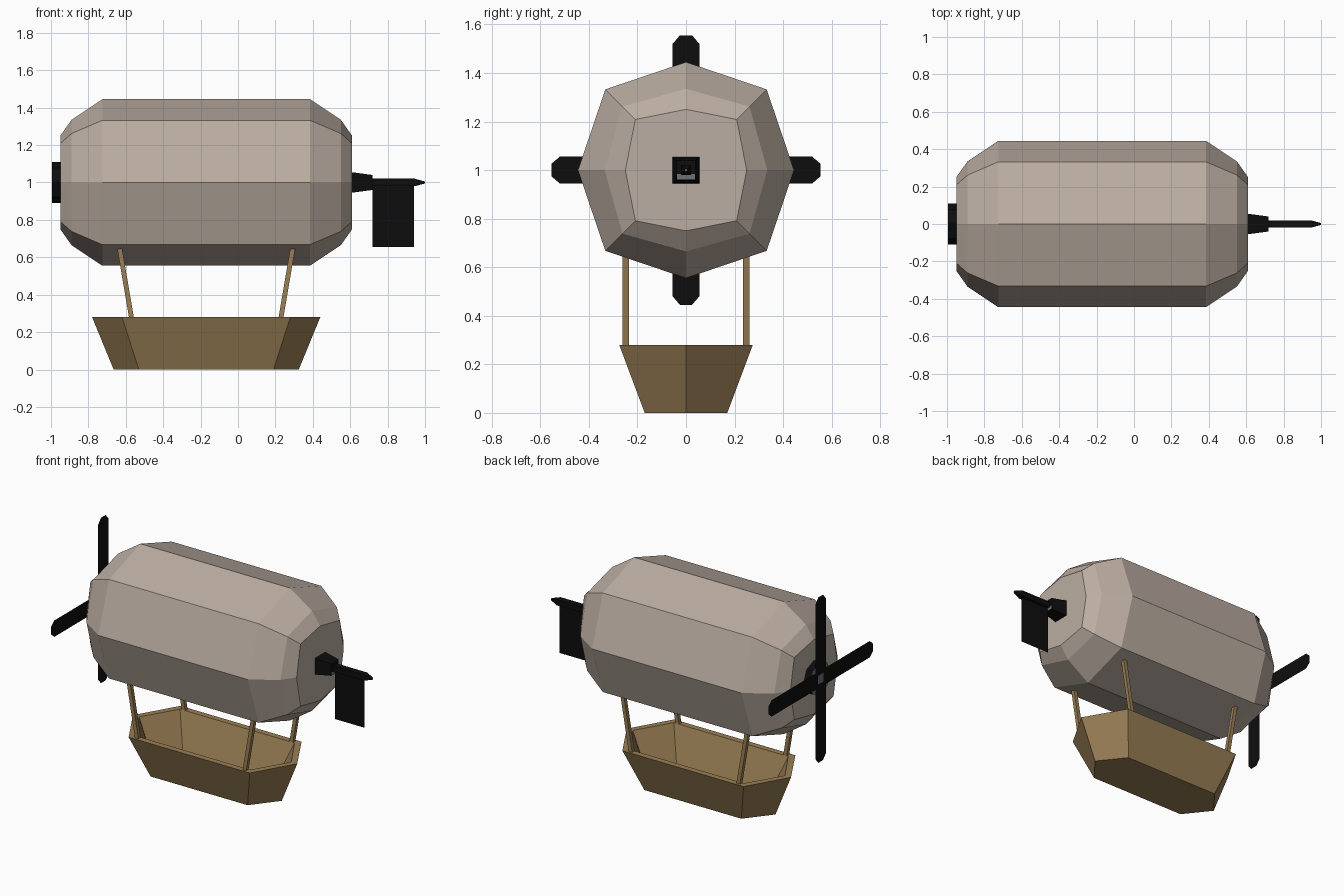
import bpy, bmesh, math
from mathutils import Matrix

if "Cube" in bpy.data.objects:
    bpy.data.objects.remove(bpy.data.objects["Cube"])


def material(name, color):
    m = bpy.data.materials.new(name)
    m.use_nodes = True
    m.diffuse_color = (*color, 1)
    m.node_tree.nodes["Principled BSDF"].inputs["Base Color"].default_value = (*color, 1)
    return m


CANVAS = material("canvas", (0.50, 0.42, 0.36))
WOOD = material("wood", (0.32, 0.21, 0.09))
BLACK = material("black", (0.004, 0.004, 0.004))
GREY = material("grey metal", (0.15, 0.17, 0.18))


def finish(name, bm, *mats):
    bmesh.ops.recalc_face_normals(bm, faces=bm.faces)
    mesh = bpy.data.meshes.new(name)
    bm.to_mesh(mesh)
    bm.free()
    for m in mats:
        mesh.materials.append(m)
    ob = bpy.data.objects.new(name, mesh)
    bpy.context.collection.objects.link(ob)
    return ob


def loft(name, rings, *mats, end_mats=(0, 0)):
    """Skin a list of equal rings and cap both ends."""
    bm = bmesh.new()
    loops = [[bm.verts.new(p) for p in ring] for ring in rings]
    n = len(rings[0])
    for a, b in zip(loops, loops[1:]):
        for i in range(n):
            j = (i + 1) % n
            bm.faces.new((a[i], a[j], b[j], b[i]))
    for loop, index in zip((loops[0], loops[-1]), end_mats):
        bm.faces.new(loop).material_index = index
    return finish(name, bm, *mats)


def sheet(name, points, mat, turn=0):
    bm = bmesh.new()
    bm.faces.new([bm.verts.new(p) for p in points])
    bm.transform(Matrix.Translation((0, 0, 1)) @ Matrix.Rotation(turn, 4, "X"))
    return finish(name, bm, mat)


def square(x, half):
    return [(x, y * half, 1 + z * half) for y, z in ((-1, -1), (1, -1), (1, 1), (-1, 1))]


# Gas envelope: faceted drum with two chamfers at each end
def hull_ring(x, r, d):
    return [(x, (d if i % 2 else r * math.sqrt(2)) * math.cos(i * math.pi / 4) / (1 if i % 2 else math.sqrt(2)),
             1 + (d if i % 2 else r) * math.sin(i * math.pi / 4)) for i in range(8)]


MID = -0.17
profile = [(0.78, 0.25, 0.295), (0.72, 0.335, 0.37), (0.555, 0.445, 0.47)]
rings = [hull_ring(MID - x, r, d) for x, r, d in profile]
rings += [hull_ring(MID + x, r, d) for x, r, d in reversed(profile)]
loft("envelope", rings, CANVAS)


# Propeller hub with a grey face, and four flat blades
def hub_ring(x):
    return [(x, 0.11 * math.cos(i * math.pi / 4), 1 + 0.11 * math.sin(i * math.pi / 4)) for i in range(8)]


loft("propeller_hub", [hub_ring(-0.994), hub_ring(-0.94)], BLACK, GREY, end_mats=(1, 0))
blade = [(-0.055, 0.03), (-0.055, 0.52), (-0.025, 0.555), (0.025, 0.555), (0.055, 0.52), (0.055, 0.03)]
for i in range(4):
    sheet(f"propeller_blade_{i + 1}", [(-1, y, z) for y, z in blade], BLACK, i * math.pi / 2)

# Tail mount, boom and rudder
loft("tail_mount", [square(0.60, 0.056), square(0.72, 0.04)], BLACK)
sheet("mount_plate", [(0.722, -0.038, -0.038), (0.722, 0.038, -0.038),
                      (0.722, 0.038, -0.016), (0.722, -0.038, -0.016)], GREY)
loft("tail_boom", [square(0.70, 0.02), square(0.945, 0.02), square(1.0, 0.005)],
     BLACK, WOOD, end_mats=(0, 1))
sheet("rudder", [(0.72, 0, -0.345), (0.94, 0, -0.345), (0.94, 0, 0), (0.72, 0, 0)], BLACK)


# Gondola: hollow six-sided tub with pointed ends
def tub_ring(z, tip, corner, width):
    plan = [(-tip, 0), (-corner, -width), (corner, -width), (tip, 0), (corner, width), (-corner, width)]
    return [(MID + x, y, z) for x, y in plan]


loft("gondola", [tub_ring(0, 0.495, 0.36, 0.17), tub_ring(0.28, 0.61, 0.45, 0.275),
                 tub_ring(0.28, 0.565, 0.425, 0.235), tub_ring(0.03, 0.465, 0.34, 0.145)], WOOD)

# Four leaning struts between gondola and envelope
for sx, end in ((-1, "right"), (1, "left")):
    for sy, side in ((-1, "front"), (1, "back")):
        def strut_ring(z, lean):
            return [(MID + sx * lean + dx, sy * 0.248 + dy, z)
                    for dx, dy in ((-0.013, -0.013), (0.013, -0.013), (0.013, 0.013), (-0.013, 0.013))]
        loft(f"strut_{side}_{end}", [strut_ring(0.25, 0.395), strut_ring(0.655, 0.464)], WOOD)
